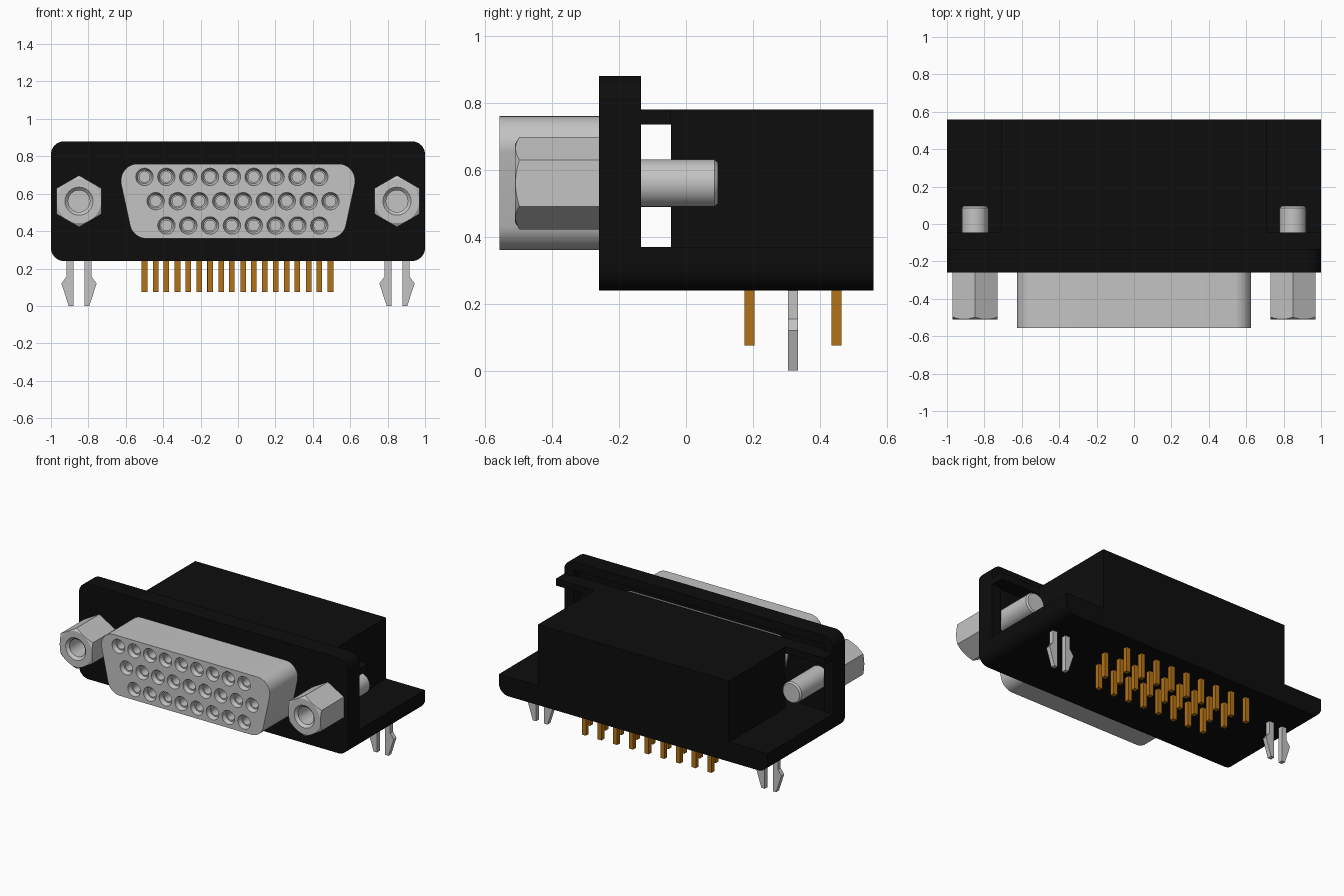
import bpy, bmesh, math
from mathutils import Vector

cube = bpy.data.objects.get("Cube")
if cube:
    bpy.data.objects.remove(cube, do_unlink=True)


def material(name, rgb, rough, metal=0.0):
    m = bpy.data.materials.new(name)
    m.use_nodes = True
    m.diffuse_color = (*rgb, 1)
    bsdf = m.node_tree.nodes["Principled BSDF"]
    bsdf.inputs["Base Color"].default_value = (*rgb, 1)
    bsdf.inputs["Roughness"].default_value = rough
    bsdf.inputs["Metallic"].default_value = metal
    return m


BLACK = material("black plastic", (0.004, 0.004, 0.004), 0.5)
STEEL = material("light grey metal", (0.55, 0.55, 0.55), 0.4)
GOLD = material("gold contact", (0.45, 0.17, 0.008), 0.4)


def finish(name, bm, mat, smooth=False):
    bmesh.ops.recalc_face_normals(bm, faces=bm.faces)
    me = bpy.data.meshes.new(name)
    bm.to_mesh(me)
    bm.free()
    me.materials.append(mat)
    ob = bpy.data.objects.new(name, me)
    bpy.context.collection.objects.link(ob)
    if smooth:
        smooth_sharp(ob)
    return ob


def activate(ob):
    bpy.ops.object.select_all(action='DESELECT')
    ob.select_set(True)
    bpy.context.view_layer.objects.active = ob


def smooth_sharp(ob):
    activate(ob)
    bpy.ops.object.shade_smooth_by_angle(angle=math.radians(30))


def boolean(ob, tool, op):
    tool.hide_render = True
    mod = ob.modifiers.new("cut", 'BOOLEAN')
    mod.object, mod.operation, mod.solver = tool, op, 'EXACT'
    activate(ob)
    bpy.ops.object.modifier_apply(modifier=mod.name)
    bpy.data.objects.remove(tool, do_unlink=True)
    smooth_sharp(ob)


def add_prism(bm, pts, y0, y1):
    """Extrude an (x, z) outline along y."""
    f = bm.faces.new([bm.verts.new((x, y0, z)) for x, z in pts])
    ext = bmesh.ops.extrude_face_region(bm, geom=[f])["geom"]
    vs = [v for v in ext if isinstance(v, bmesh.types.BMVert)]
    bmesh.ops.translate(bm, verts=vs, vec=(0, y1 - y0, 0))


def prism(name, pts, y0, y1, mat, smooth=False):
    bm = bmesh.new()
    add_prism(bm, pts, y0, y1)
    return finish(name, bm, mat, smooth)


def add_lathe(bm, cx, cz, profile, n=24):
    """Revolve (radius, y) points about a y axis, with capped ends."""
    rings = [[bm.verts.new((cx + r * math.cos(i * math.tau / n), y,
                            cz + r * math.sin(i * math.tau / n)))
              for i in range(n)] for r, y in profile]
    for a, b in zip(rings, rings[1:]):
        for i in range(n):
            j = (i + 1) % n
            bm.faces.new((a[i], a[j], b[j], b[i]))
    bm.faces.new(rings[0])
    bm.faces.new(rings[-1])


def rect(x, z0, z1):
    return [(-x, z0), (x, z0), (x, z1), (-x, z1)]


def rounded(corners, radii, steps=8):
    out, n = [], len(corners)
    for i, r in enumerate(radii):
        p = Vector(corners[i])
        if r == 0:
            out.append(tuple(p))
            continue
        u = (Vector(corners[i - 1]) - p).normalized()
        v = (Vector(corners[(i + 1) % n]) - p).normalized()
        h = u.angle(v) / 2
        t = r / math.tan(h)
        c = p + (u + v).normalized() * (r / math.sin(h))
        s, e = p + u * t - c, p + v * t - c
        out += [tuple(c + s.lerp(e, k / steps).normalized() * r) for k in range(steps + 1)]
    return out


# Flange with a hollow back
flange = prism("flange", rounded(rect(1, 0.24, 0.88), [0.07] * 4), -0.26, -0.135, BLACK)
boolean(flange, prism("flange_recess", rect(0.93, 0.34, 0.82), -0.2, -0.1, BLACK), 'DIFFERENCE')

# Housing: base plate, main block and the rail behind the flange
prism("base_plate", rounded(rect(1, 0.24, 0.37), [0.07, 0.07, 0, 0]), -0.15, 0.56, BLACK, True)
prism("housing_block", rect(0.71, 0.3, 0.78), -0.045, 0.56, BLACK)
prism("rear_rail", rect(1, 0.735, 0.78), -0.15, -0.045, BLACK)

# Contact layout: start x, count, height, pin depth
PITCH = 0.1168
ROWS = [(-0.5, 9, 0.69, 0.45), (-0.44, 9, 0.56, 0.32), (-0.383, 8, 0.43, 0.19)]

# Connector face with countersunk sockets
face = prism("connector_face",
             rounded([(-0.562, 0.36), (0.562, 0.36), (0.648, 0.76), (-0.648, 0.76)], [0.09] * 4),
             -0.557, -0.19, STEEL)
holes, tubes, pins = bmesh.new(), bmesh.new(), bmesh.new()
for x0, count, z, y in ROWS:
    for i in range(count):
        x = x0 + i * PITCH
        add_lathe(holes, x, z, [(0.047, -0.58), (0.047, -0.555), (0.036, -0.53),
                                (0.028, -0.53), (0.028, -0.47)], 20)
        add_lathe(tubes, x, z, [(0.045, -0.2), (0.045, -0.15)], 16)
        add_prism(pins, [(x - 0.015, 0.075), (x + 0.015, 0.075),
                         (x + 0.015, 0.26), (x - 0.015, 0.26)], y - 0.015, y + 0.015)
boolean(face, finish("socket_holes", holes, STEEL), 'DIFFERENCE')
finish("socket_tubes", tubes, STEEL, True)
finish("contact_pins", pins, GOLD)

# Hex standoffs, screws and board clips on both sides
for side, label in ((1, "left"), (-1, "right")):
    cx, cz = 0.85 * side, 0.56
    hexagon = [(cx + 0.138 * math.sin(i * math.pi / 3), cz + 0.138 * math.cos(i * math.pi / 3))
               for i in range(6)]
    nut = prism(label + "_hex_standoff", hexagon, -0.51, -0.255, STEEL)
    bm = bmesh.new()
    add_lathe(bm, cx, cz, [(0.118, -0.51), (0.142, -0.495), (0.142, -0.2)], 48)
    boolean(nut, finish("chamfer_tool", bm, STEEL), 'INTERSECT')
    bm = bmesh.new()
    add_lathe(bm, cx, cz, [(0.075, -0.53), (0.075, -0.51), (0.058, -0.493), (0.058, -0.3)], 32)
    boolean(nut, finish("bore_tool", bm, STEEL), 'DIFFERENCE')

    bm = bmesh.new()
    add_lathe(bm, cx, cz, [(0.071, -0.22), (0.071, 0.085), (0.062, 0.095)], 32)
    finish(label + "_screw_shaft", bm, STEEL, True)

    bm = bmesh.new()
    for d in (1, -1):
        prong = [(0.03, 0.26), (0.068, 0.26), (0.068, 0.155), (0.094, 0.12),
                 (0.055, 0.0), (0.03, 0.0)]
        add_prism(bm, [(cx + d * x, z) for x, z in prong], 0.305, 0.335)
    finish(label + "_board_clip", bm, STEEL)
